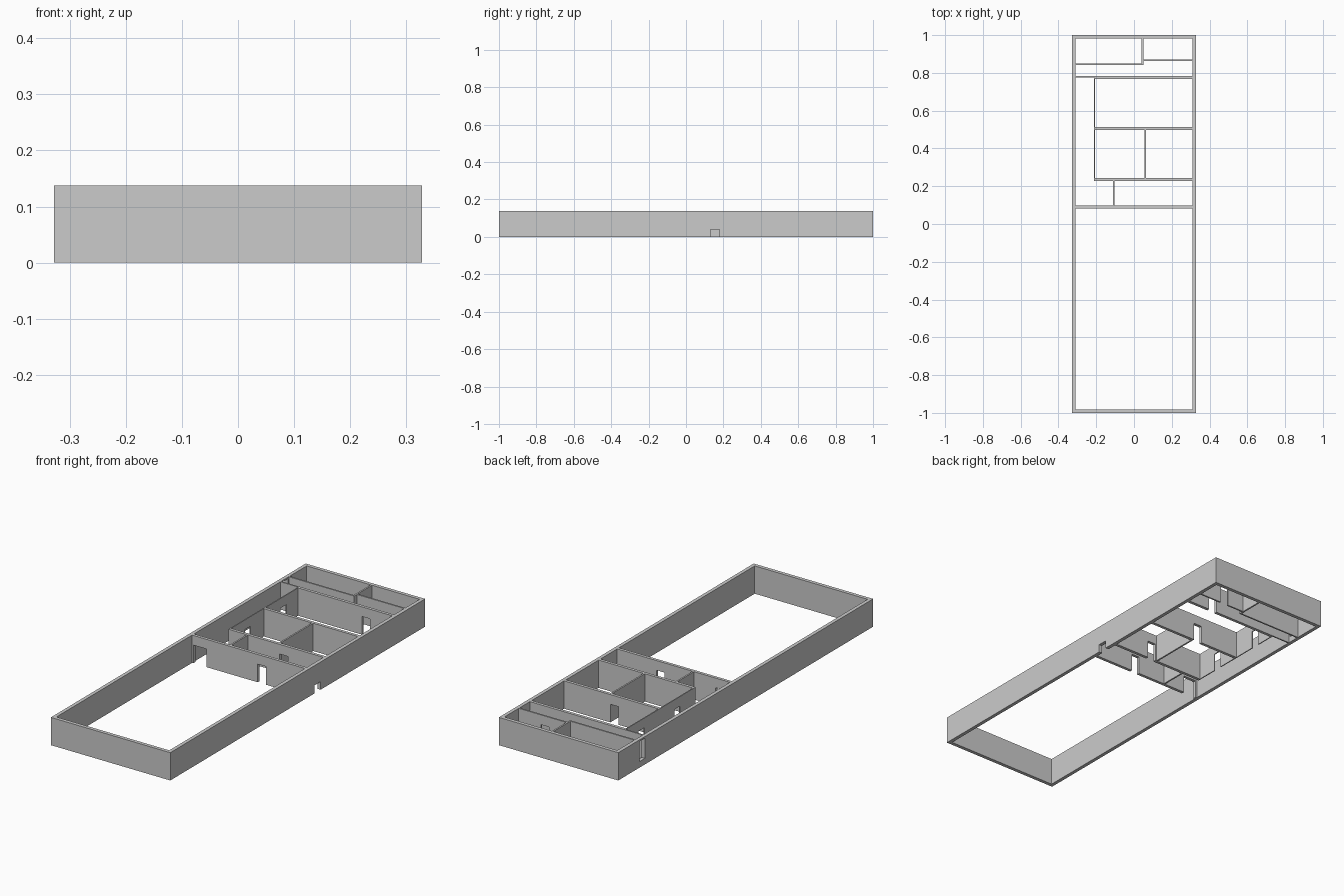
import bpy, bmesh
from mathutils import Vector

if "Cube" in bpy.data.objects:
    bpy.data.objects.remove(bpy.data.objects["Cube"])

H = 0.138         # wall height
DOOR = 0.09       # usual door height
W, L = 0.328, 1.0  # half width, half length
T = 0.018         # outer wall thickness
INX = W - T       # inner face of the side walls

grey = bpy.data.materials.new("plain_grey")
grey.diffuse_color = (0.6, 0.6, 0.6, 1)
grey.use_nodes = True
grey.node_tree.nodes["Principled BSDF"].inputs["Base Color"].default_value = grey.diffuse_color


def wall(name, axis, pos, start, end, thick, doors=(), z0=0.0, z1=H):
    """Extrude a wall outline, notched at the bottom for each (from, to, height) door."""
    outline = [(start, z0)]
    for a, b, h in doors:
        outline += [(a, z0), (a, h), (b, h), (b, z0)]
    outline += [(end, z0), (end, z1), (start, z1)]
    bm = bmesh.new()
    lo = pos - thick / 2
    if axis == 'x':
        pts = [(u, lo, z) for u, z in outline]
        push = Vector((0, thick, 0))
    else:
        pts = [(lo, u, z) for u, z in outline]
        push = Vector((thick, 0, 0))
    face = bm.faces.new([bm.verts.new(p) for p in pts])
    ext = bmesh.ops.extrude_face_region(bm, geom=[face], use_keep_orig=True)
    moved = [v for v in ext["geom"] if isinstance(v, bmesh.types.BMVert)]
    bmesh.ops.translate(bm, verts=moved, vec=push)
    bmesh.ops.recalc_face_normals(bm, faces=bm.faces[:])
    mesh = bpy.data.meshes.new(name)
    bm.to_mesh(mesh)
    bm.free()
    mesh.materials.append(grey)
    obj = bpy.data.objects.new(name, mesh)
    bpy.context.collection.objects.link(obj)
    return obj


# Outer shell
wall("front_wall", 'x', -L + T / 2, -INX, INX, T)
wall("back_wall", 'x', L - T / 2, -INX, INX, T)
wall("right_wall", 'y', W - T / 2, -L, L, T, [(0.132, 0.18, 0.04)])
wall("left_wall", 'y', -W + T / 2, -L, L, T, [(0.79, 0.835, 0.13)])
wall("left_window_sill", 'y', -W + T / 2, 0.79, 0.835, T, z1=0.03)

# Thick cross walls
C = 0.015
wall("hall_wall", 'x', 0.09, -INX, INX, C,
     [(-0.303, -0.23, DOOR), (0.05, 0.095, DOOR)])
wall("near_room_wall", 'x', 0.235, -0.2125, INX, C, [(0.07, 0.115, DOOR)])
wall("middle_room_wall", 'x', 0.506, -0.2075, INX, C, [(0.01, 0.056, DOOR)])
wall("far_room_wall", 'x', 0.775, -0.2125, INX, C, [(0.143, 0.188, DOOR)])

# Thin partitions
P = 0.008
wall("corridor_partition", 'y', -0.21, 0.2425, 0.7675, 0.005,
     [(0.35, 0.395, DOOR), (0.63, 0.675, DOOR)])
wall("corridor_end_partition", 'x', 0.779, -INX, -0.2125, 0.007)
wall("room_partition", 'y', 0.06, 0.2425, 0.4985, P)
wall("lobby_partition", 'y', -0.108, 0.0975, 0.2275, P)
wall("back_left_partition", 'x', 0.845, -INX, 0.041, P)
wall("back_right_partition", 'x', 0.866, 0.049, INX, P, [(0.143, 0.188, DOOR)])
wall("back_divider", 'y', 0.045, 0.841, L - T, P)
